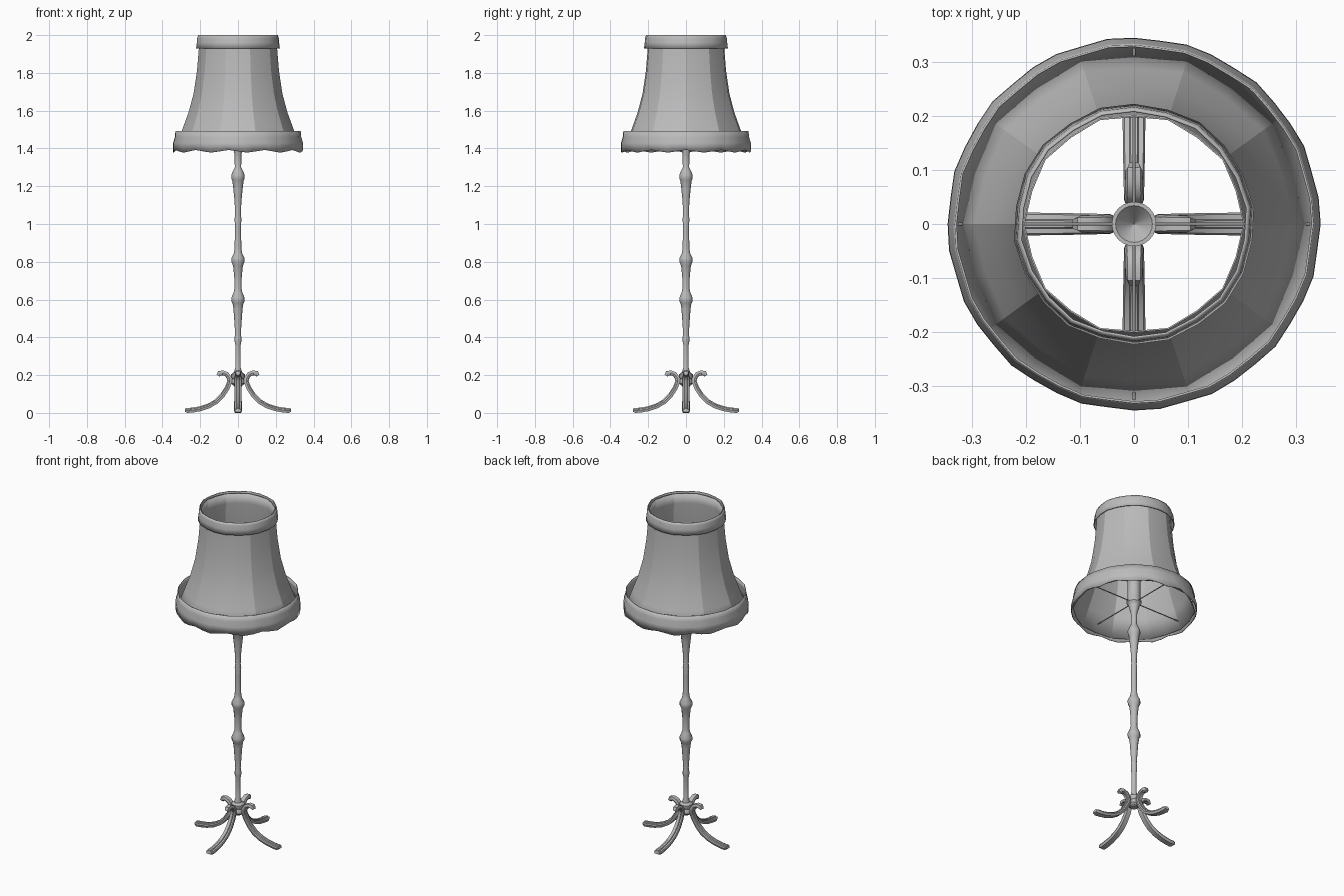
import bpy
import bmesh
from math import sin, cos, pi, radians
from mathutils import Vector

cube = bpy.data.objects.get("Cube")
if cube:
    bpy.data.objects.remove(cube)

grey = bpy.data.materials.new("plain grey")
grey.use_nodes = True
grey.diffuse_color = (0.5, 0.5, 0.5, 1)
grey.node_tree.nodes["Principled BSDF"].inputs["Base Color"].default_value = (0.5, 0.5, 0.5, 1)


def finish(name, bm, angle, thickness=0):
    """Turn a bmesh into a shaded object, optionally thickened inwards."""
    bmesh.ops.recalc_face_normals(bm, faces=bm.faces)
    mesh = bpy.data.meshes.new(name)
    bm.to_mesh(mesh)
    bm.free()
    mesh.materials.append(grey)
    obj = bpy.data.objects.new(name, mesh)
    bpy.context.collection.objects.link(obj)
    if thickness:
        solid = obj.modifiers.new("thickness", "SOLIDIFY")
        solid.thickness = thickness
    bpy.ops.object.select_all(action="DESELECT")
    obj.select_set(True)
    bpy.context.view_layer.objects.active = obj
    bpy.ops.object.shade_smooth_by_angle(angle=radians(angle))
    return obj


def skin(bm, rings):
    """Join successive closed rings of vertices with quads."""
    for a, b in zip(rings, rings[1:]):
        n = len(a)
        for i in range(n):
            j = (i + 1) % n
            bm.faces.new((a[i], a[j], b[j], b[i]))


def lathe(name, profile, sides, angle=35, phase=0, thickness=0, closed=False, shape=None):
    """Revolve (radius, height) points; shape(ring, i, r, z) may adjust them."""
    bm = bmesh.new()
    rings = []
    for k, (r0, z0) in enumerate(profile):
        ring = []
        for i in range(sides):
            r, z = shape(k, i, r0, z0) if shape else (r0, z0)
            a = phase + 2 * pi * i / sides
            ring.append(bm.verts.new((r * cos(a), r * sin(a), z)))
        rings.append(ring)
    skin(bm, rings)
    if closed:
        bm.faces.new(rings[0])
        bm.faces.new(rings[-1])
    return finish(name, bm, angle, thickness)


# Shade: ten gently bowed panels, flaring towards the bottom
shade_profile = [(0.205, 1.99), (0.207, 1.93), (0.217, 1.81), (0.235, 1.69),
                 (0.262, 1.59), (0.295, 1.5), (0.337, 1.395)]
lathe("shade", shade_profile, 20, angle=21, thickness=0.003,
      shape=lambda k, i, r, z: (r * (0.978 if i % 2 else 1), z))

# Fabric bands with slightly uneven edges
lathe("top_band", [(0.211, 2.0), (0.216, 1.985), (0.218, 1.96), (0.222, 1.93)],
      22, phase=pi / 2, thickness=0.004,
      shape=lambda k, i, r, z: (r + 0.002 * sin(i * 2.3), z))


def scallop(k, i, r, z):
    drop = 0.007 * sin(i * pi / 2) if k == 3 else 0
    return r + 0.002 * sin(i * 2.3), z + drop


lathe("bottom_band", [(0.331, 1.492), (0.334, 1.46), (0.343, 1.43), (0.344, 1.385)],
      44, phase=pi / 2, thickness=0.004, shape=scallop)

# Turned stem with three swollen knots and a flared top
stem_profile = [(0.02, 0.14), (0.02, 0.22), (0.014, 0.24), (0.014, 0.36), (0.018, 0.38),
                (0.018, 0.40), (0.015, 0.42), (0.019, 0.48), (0.024, 0.55), (0.029, 0.58),
                (0.035, 0.59), (0.035, 0.61), (0.024, 0.635), (0.018, 0.66),
                (0.02, 0.72), (0.026, 0.78), (0.035, 0.80), (0.035, 0.82),
                (0.022, 0.845), (0.018, 0.87), (0.016, 0.98), (0.018, 1.03),
                (0.015, 1.05), (0.018, 1.12), (0.025, 1.19), (0.03, 1.23),
                (0.035, 1.24), (0.035, 1.26), (0.027, 1.28), (0.017, 1.30),
                (0.018, 1.37), (0.034, 1.43)]
lathe("stem", stem_profile, 12, angle=40, closed=True)

# Lamp holder with a hollow conical cup on top
lathe("lamp_holder", [(0.03, 1.42), (0.041, 1.435), (0.041, 1.45), (0.035, 1.46),
                      (0.035, 1.57), (0.041, 1.58), (0.041, 1.6), (0.034, 1.6),
                      (0.001, 1.56)], 24, closed=True)

# Collar holding the legs together
lathe("leg_collar", [(0.024, 0.145), (0.036, 0.155), (0.036, 0.17), (0.03, 0.18),
                     (0.036, 0.19), (0.036, 0.205), (0.022, 0.215)], 12, closed=True)

# Four scrolled legs with a raised rib along the upper side
leg_path = [(0.105, 0.197), (0.098, 0.21), (0.08, 0.212), (0.06, 0.204), (0.047, 0.186),
            (0.044, 0.165), (0.058, 0.13), (0.083, 0.092), (0.115, 0.06), (0.155, 0.037),
            (0.2, 0.022), (0.24, 0.015), (0.268, 0.013), (0.28, 0.015)]
section = [(-0.75, -1), (-1, 0), (-0.85, 0.55), (-0.4, 0.6), (-0.3, 1),
           (0.3, 1), (0.4, 0.6), (0.85, 0.55), (1, 0), (0.75, -1)]


def make_leg(name, turn):
    bm = bmesh.new()
    pts = [Vector(p) for p in leg_path]
    last = len(pts) - 1
    rings = []
    for k, p in enumerate(pts):
        t = (pts[min(k + 1, last)] - pts[max(k - 1, 0)]).normalized()
        width = 0.015 + 0.008 * k / last
        thick = 0.013
        if k in (0, last):
            width, thick = width * 0.75, thick * 0.75
        ring = []
        for s, n in section:
            x, z = p.x - t.y * n * thick, p.y + t.x * n * thick
            y = s * width
            ring.append(bm.verts.new((x * cos(turn) - y * sin(turn),
                                      x * sin(turn) + y * cos(turn), z)))
        rings.append(ring)
    skin(bm, rings)
    bm.faces.new(rings[0])
    bm.faces.new(rings[-1])
    finish(name, bm, 35)


# Thin wire spokes carrying the shade
def make_spoke(name, turn):
    bm = bmesh.new()
    rings = []
    for d in (0.03, 0.325):
        ring = []
        for i in range(6):
            a = 2 * pi * i / 6
            y = 0.003 * cos(a)
            ring.append(bm.verts.new((d * cos(turn) - y * sin(turn),
                                      d * sin(turn) + y * cos(turn),
                                      1.44 + 0.003 * sin(a))))
        rings.append(ring)
    skin(bm, rings)
    finish(name, bm, 40)


for side, turn in (("left", 0), ("back", pi / 2), ("right", pi), ("front", -pi / 2)):
    make_leg(side + "_leg", turn)
    make_spoke(side + "_shade_spoke", turn)
